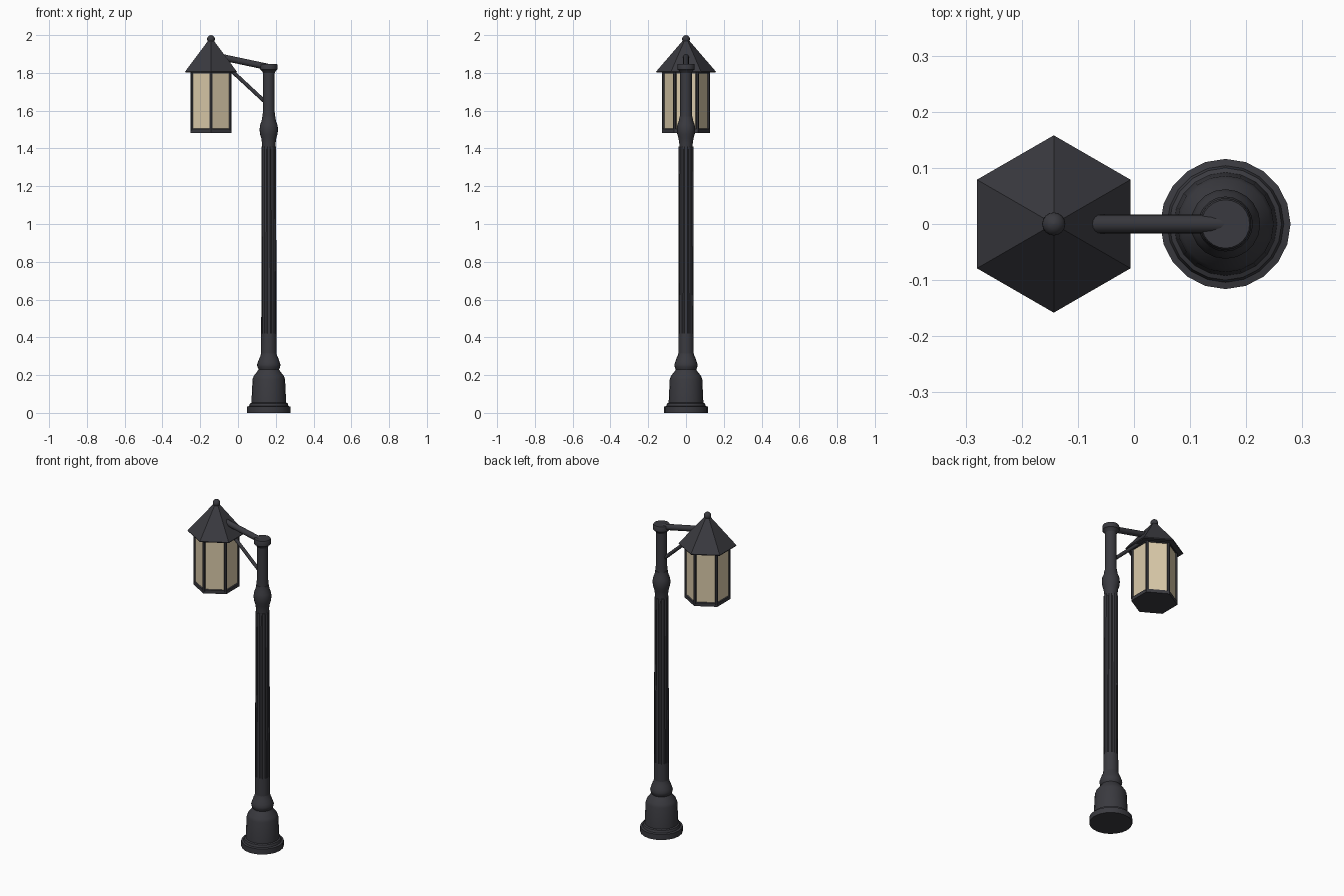
import bpy, bmesh, math
from mathutils import Vector

if "Cube" in bpy.data.objects:
    bpy.data.objects.remove(bpy.data.objects["Cube"])

PX, LX = 0.163, -0.143          # post axis, lantern axis


def material(name, col):
    m = bpy.data.materials.new(name)
    m.diffuse_color = (*col, 1)
    m.use_nodes = True
    m.node_tree.nodes["Principled BSDF"].inputs["Base Color"].default_value = m.diffuse_color
    return m


METAL = material("dark iron", (0.042, 0.042, 0.050))
GLASS = material("warm glass", (0.70, 0.59, 0.40))


def finish(name, bm, mat, smooth=None):
    bmesh.ops.recalc_face_normals(bm, faces=bm.faces)
    me = bpy.data.meshes.new(name)
    bm.to_mesh(me)
    bm.free()
    ob = bpy.data.objects.new(name, me)
    bpy.context.collection.objects.link(ob)
    me.materials.append(mat)
    if smooth:
        bpy.ops.object.select_all(action='DESELECT')
        ob.select_set(True)
        bpy.context.view_layer.objects.active = ob
        bpy.ops.object.shade_smooth_by_angle(angle=math.radians(smooth))
    return ob


def lathe(name, cx, profile, n, mat=METAL, smooth=None, start=0.0, flute=None):
    """Stack rings of (radius, z); flute(z) gives the groove depth at odd points."""
    bm = bmesh.new()
    rings = []
    for r, z in profile:
        ring = []
        for i in range(n):
            a = start + 2 * math.pi * i / n
            rr = r - (flute(z) if flute and i % 4 == 1 else 0)
            ring.append(bm.verts.new((cx + rr * math.cos(a), rr * math.sin(a), z)))
        rings.append(ring)
    for lo, hi in zip(rings, rings[1:]):
        for i in range(n):
            j = (i + 1) % n
            bm.faces.new((lo[i], lo[j], hi[j], hi[i]))
    bm.faces.new(rings[0][::-1])
    bm.faces.new(rings[-1])
    return finish(name, bm, mat, smooth)


def rod(name, a, b, r, n=12, smooth=40):
    a, b = Vector(a), Vector(b)
    bm = bmesh.new()
    bmesh.ops.create_cone(bm, cap_ends=True, segments=n, radius1=r, radius2=r,
                          depth=(b - a).length)
    rot = Vector((0, 0, 1)).rotation_difference(b - a).to_matrix().to_4x4()
    bmesh.ops.transform(bm, matrix=rot, verts=bm.verts)
    bmesh.ops.translate(bm, vec=(a + b) / 2, verts=bm.verts)
    return finish(name, bm, METAL, smooth)


# Post: stepped base, fluted shaft, collar, upper pole and cap
lathe("base", PX, [(0.116, 0), (0.116, 0.033), (0.104, 0.036), (0.100, 0.050),
                   (0.092, 0.054), (0.086, 0.178), (0.080, 0.195), (0.062, 0.218),
                   (0.054, 0.230), (0.060, 0.243), (0.062, 0.255), (0.057, 0.270),
                   (0.050, 0.290), (0.044, 0.302), (0.040, 0.32)], 20, smooth=35)
lathe("shaft", PX, [(0.041, 0.30), (0.040, 0.42), (0.039, 1.41)], 32, smooth=20,
      start=math.pi / 16 * 1, flute=lambda z: 0.008 * max(0, (z - 0.42) / 0.99) ** 0.5)
lathe("collar", PX, [(0.034, 1.40), (0.036, 1.43), (0.040, 1.455), (0.046, 1.475),
                     (0.049, 1.50), (0.046, 1.525), (0.038, 1.545), (0.034, 1.57)],
      20, smooth=35)
lathe("upper_pole", PX, [(0.034, 1.55), (0.031, 1.60), (0.031, 1.81)], 20, smooth=35)
lathe("post_cap", PX, [(0.030, 1.798), (0.038, 1.812), (0.046, 1.818), (0.046, 1.842),
                       (0.043, 1.848)], 24, smooth=35)

# Arm and brace
rod("arm", (-0.085, 0, 1.883), (0.160, 0, 1.831), 0.017, 16)
rod("brace", (-0.05, 0, 1.826), (0.155, 0, 1.636), 0.010)

# Lantern: hexagon with corners facing front and back
HEX = math.pi / 2
lathe("lantern_floor", LX, [(0.126, 1.483), (0.126, 1.503), (0.118, 1.506)], 6, start=HEX)
lathe("lantern_glass", LX, [(0.119, 1.50), (0.119, 1.808)], 6, GLASS, start=HEX)
lathe("lantern_top_rim", LX, [(0.125, 1.797), (0.125, 1.815)], 6, start=HEX)
for i in range(6):
    a = HEX + i * math.pi / 3
    x, y = LX + 0.118 * math.cos(a), 0.118 * math.sin(a)
    rod(f"lantern_bar_{i + 1}", (x, y, 1.495), (x, y, 1.81), 0.0085, 6, None)
lathe("roof", LX, [(0.156, 1.802), (0.158, 1.807), (0.016, 1.972)], 6, start=HEX)

# Finial: neck and ball
lathe("finial", LX, [(0.016, 1.955), (0.014, 1.968)] +
      [(0.021 * math.cos(t), 1.979 + 0.021 * math.sin(t))
       for t in [math.radians(d) for d in (-35, -10, 15, 40, 65, 88)]], 16, smooth=40)
